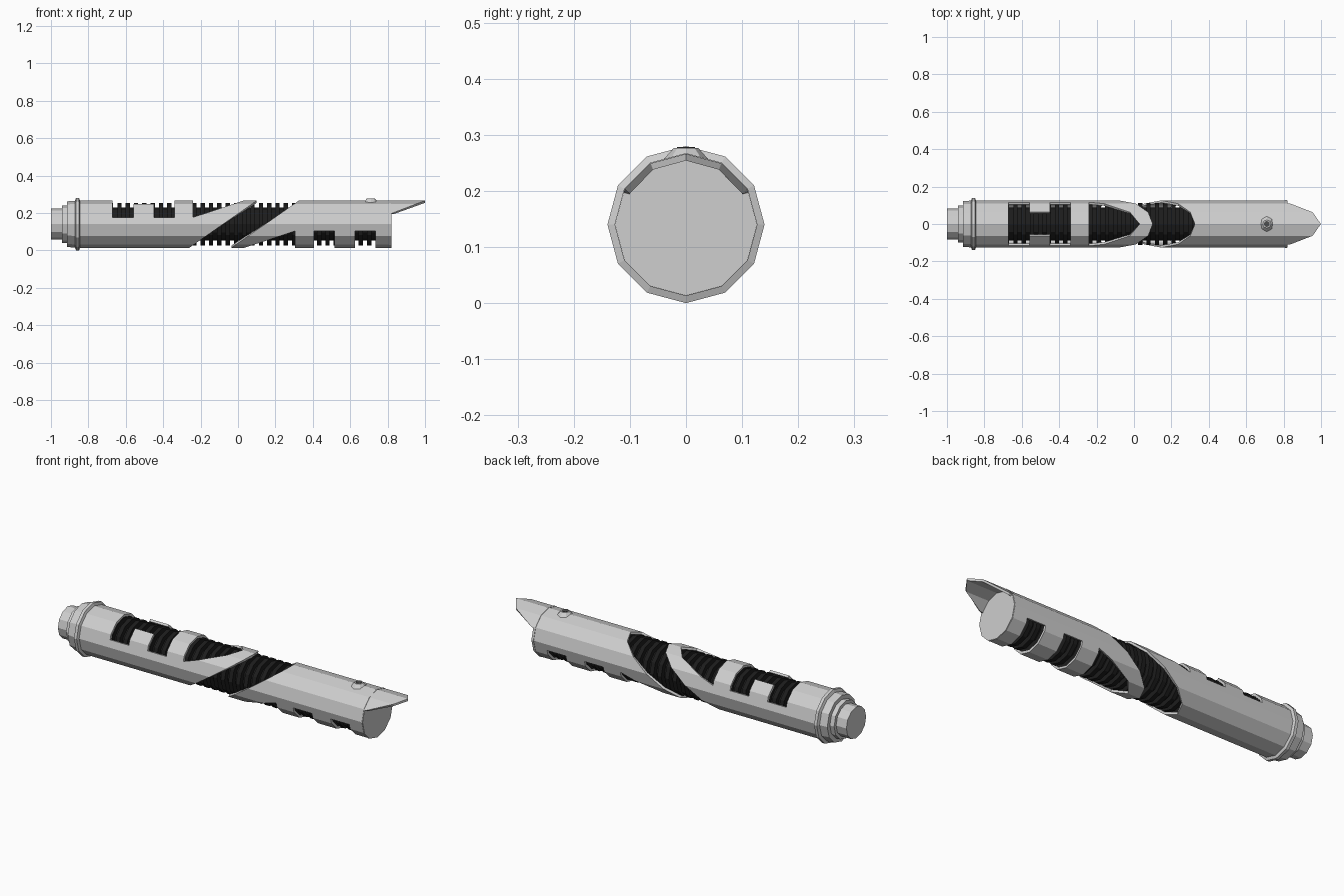
import bpy, bmesh, math
from mathutils import Vector

if "Cube" in bpy.data.objects:
    bpy.data.objects.remove(bpy.data.objects["Cube"])

AXIS_Z = 0.14      # height of the long axis
R = 0.126          # outer shell radius
SIDES = 12


def material(name, v):
    m = bpy.data.materials.new(name)
    m.diffuse_color = (v, v, v, 1)
    m.use_nodes = True
    m.node_tree.nodes["Principled BSDF"].inputs["Base Color"].default_value = m.diffuse_color
    return m


METAL = material("light_metal", 0.62)
GRIP = material("black_grip", 0.012)
DARK = material("dark_button", 0.08)


def lathe(bm, profile, caps=True):
    """Spin (x, radius) points around the x axis into a 12-sided skin."""
    rings = []
    for x, r in profile:
        rings.append([bm.verts.new((x, r * math.cos(2 * math.pi * k / SIDES),
                                    r * math.sin(2 * math.pi * k / SIDES)))
                      for k in range(SIDES)])
    for a, b in zip(rings, rings[1:]):
        for k in range(SIDES):
            j = (k + 1) % SIDES
            bm.faces.new((a[k], a[j], b[j], b[k]))
    if caps:
        bm.faces.new(rings[0])
        bm.faces.new(rings[-1])
        bmesh.ops.recalc_face_normals(bm, faces=bm.faces[:])


def finish(name, bm, mat):
    me = bpy.data.meshes.new(name)
    bm.to_mesh(me)
    bm.free()
    me.materials.append(mat)
    ob = bpy.data.objects.new(name, me)
    ob.location.z = AXIS_Z
    bpy.context.collection.objects.link(ob)
    return ob


def turned(name, profile, mat):
    bm = bmesh.new()
    lathe(bm, profile)
    return finish(name, bm, mat)


# Stepped pommel with raised collar
turned("pommel", [(-1.0, 0.083), (-0.94, 0.083), (-0.94, 0.10), (-0.915, 0.10),
                  (-0.915, 0.122), (-0.872, 0.125), (-0.866, 0.14),
                  (-0.85, 0.14), (-0.844, 0.124)], METAL)

# Ribbed black core
ribs = []
x = -0.69
while x < 0.75:
    ribs += [(x, 0.088), (x, 0.1135), (x + 0.023, 0.1135), (x + 0.023, 0.088)]
    x += 0.0445
turned("ribbed_core", ribs, GRIP)

# Emitter face plug and slim bead
turned("emitter_plug", [(0.77, 0.115), (0.82, 0.115)], METAL)
turned("emitter_bead", [(0.804, 0.12), (0.807, 0.1275), (0.817, 0.1275),
                        (0.82, 0.12), (0.82, 0.11)], METAL)

# Outer shell: cut the skin along planes, then drop the open regions
SWAP = 0.065       # the right half repeats the left half turned upside down
LOW, TOP = 0.037, 0.108


def open_left(x, z, middle):
    if z > LOW and (-0.67 < x < -0.56 or -0.45 < x < -0.34):
        return True
    if middle and -0.56 < x < -0.45 and z > TOP:
        return True
    return x > -0.24 and z > LOW + (x + 0.24) * 0.33 and x < -0.08 + 1.43 * z


def is_open(x, z):
    if x > 0.82:                                   # sloped overhang
        return z < 0.059 + (x - 0.825) * 0.385
    left_edge, right_edge = -0.08 + 1.43 * z, SWAP - (-0.08 - 1.43 * z)
    if left_edge < x < right_edge:                 # diagonal gap
        return True
    if x <= left_edge:
        return open_left(x, z, True)
    return open_left(SWAP - x, -z, False)


bm = bmesh.new()
lathe(bm, [(-0.85, R), (1.0, R)], caps=False)
for f in bm.faces:
    c = f.calc_center_median()
    if f.normal.dot(Vector((0, c.y, c.z))) <= 0:
        f.normal_update()
        if f.normal.dot(Vector((0, c.y, c.z))) < 0:
            f.normal_flip()

cuts = [((0.82, 0, 0), (1, 0, 0)), ((0, 0, TOP), (0, 0, 1)),
        ((0.825, 0, 0.059), (-0.385, 0, 1))]
for px in (-0.67, -0.56, -0.45, -0.34, -0.24):
    cuts += [((px, 0, 0), (1, 0, 0)), ((SWAP - px, 0, 0), (1, 0, 0))]
for co, no in (((0, 0, LOW), (0, 0, 1)),
               ((-0.24, 0, LOW), (-0.33, 0, 1)),
               ((-0.08, 0, 0), (1, 0, -1.43))):
    cuts += [(co, no), ((SWAP - co[0], 0, -co[2]), no)]
for co, no in cuts:
    bmesh.ops.bisect_plane(bm, geom=bm.verts[:] + bm.edges[:] + bm.faces[:],
                           dist=1e-5, plane_co=co, plane_no=no)
gone = []
for f in bm.faces:
    c = f.calc_center_median()
    if is_open(c.x, c.z):
        gone.append(f)
bmesh.ops.delete(bm, geom=gone, context='FACES')
bmesh.ops.remove_doubles(bm, verts=bm.verts[:], dist=2e-4)
bmesh.ops.dissolve_limit(bm, angle_limit=0.02, verts=bm.verts[:], edges=bm.edges[:])
shell = finish("outer_shell", bm, METAL)
sol = shell.modifiers.new("thickness", 'SOLIDIFY')
sol.thickness = 0.012
sol.offset = -1


# Thumb button: low faceted mount with a dark centre
def cone(name, r1, r2, z0, z1, mat):
    bm = bmesh.new()
    bmesh.ops.create_cone(bm, cap_ends=True, segments=8, radius1=r1, radius2=r2,
                          depth=z1 - z0)
    for v in bm.verts:
        v.co += Vector((0.71, 0, (z0 + z1) / 2))
    finish(name, bm, mat)


cone("button_mount", 0.042, 0.022, 0.114, 0.136, METAL)
cone("button", 0.016, 0.016, 0.13, 0.138, DARK)
